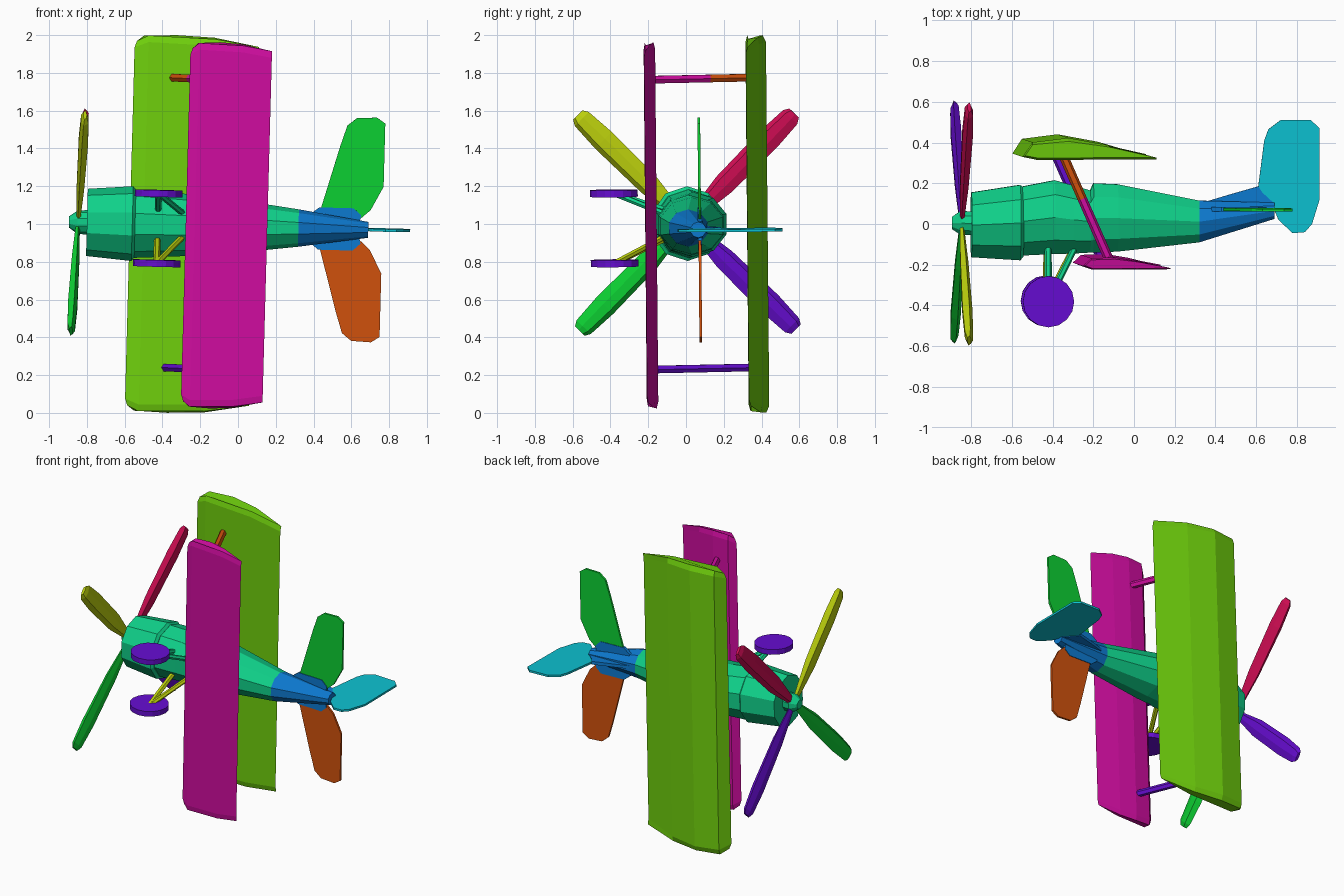
import bpy, bmesh, math
from mathutils import Matrix, Vector

if "Cube" in bpy.data.objects:
    bpy.data.objects.remove(bpy.data.objects["Cube"])

# Whole aircraft lies on its side: nose -x, canopy side +y, span along z, slightly skewed
POSE = (Matrix.Translation((0, 0, 0.987)) @ Matrix.Rotation(0.027, 4, 'Y')
        @ Matrix.Rotation(0.009, 4, 'X'))


def mat(name, *srgb):
    m = bpy.data.materials.new(name)
    m.diffuse_color = [((c + 0.055) / 1.055) ** 2.4 if c > 0.04 else c / 12.92 for c in srgb] + [1]
    m.use_nodes = True
    m.node_tree.nodes["Principled BSDF"].inputs["Base Color"].default_value = m.diffuse_color
    return m


TEAL = mat("teal_green", 0.06, 0.82, 0.54)
LIME = mat("lime", 0.44, 0.82, 0.05)
MAGENTA = mat("magenta", 0.82, 0.05, 0.63)
PURPLE = mat("purple", 0.40, 0.05, 0.82)
BLUE = mat("blue", 0.05, 0.48, 0.82)
CYAN = mat("cyan", 0.05, 0.76, 0.82)
ORANGE = mat("orange", 0.82, 0.32, 0.05)
GREEN = mat("green", 0.05, 0.82, 0.20)
YELLOW = mat("yellow", 0.74, 0.82, 0.05)
RED = mat("crimson", 0.82, 0.05, 0.33)


def loft(name, rings, material):
    """Skin a list of equal-length point rings and cap both ends."""
    bm = bmesh.new()
    loops = [[bm.verts.new(p) for p in r] for r in rings]
    n = len(loops[0])
    for a, b in zip(loops, loops[1:]):
        for i in range(n):
            j = (i + 1) % n
            bm.faces.new((a[i], a[j], b[j], b[i]))
    bm.faces.new(loops[0])
    bm.faces.new(loops[-1][::-1])
    bmesh.ops.recalc_face_normals(bm, faces=bm.faces)
    me = bpy.data.meshes.new(name)
    bm.to_mesh(me)
    bm.free()
    me.materials.append(material)
    ob = bpy.data.objects.new(name, me)
    ob.matrix_world = POSE
    bpy.context.collection.objects.link(ob)
    return ob


def body(name, stations, material, sides=10):
    """Stations are (x, bottom y, top y, half width)."""
    rings = []
    for x, lo, hi, hz in stations:
        ry = (hi - lo) / 2 / math.cos(math.pi / 10)
        rings.append([(x, (lo + hi) / 2 + ry * math.sin(t), hz * math.cos(t))
                      for t in (i * math.tau / sides for i in range(sides))])
    return loft(name, rings, material)


def rod(name, a, b, r, material, sides=8):
    a, b = Vector(a), Vector(b)
    q = (b - a).to_track_quat('Z', 'Y')
    ring = [q @ Vector((r * math.cos(t), r * math.sin(t), 0))
            for t in (i * math.tau / sides for i in range(sides))]
    return loft(name, [[p + v for v in ring] for p in (a, b)], material)


# Fuselage, engine cowl and nose
body("engine_cowl", [(-0.80, -0.163, 0.155, 0.178), (-0.56, -0.178, 0.192, 0.198),
                     (-0.545, -0.16, 0.18, 0.18)], TEAL)
body("fuselage", [(-0.56, -0.155, 0.182, 0.182), (-0.39, -0.147, 0.215, 0.172),
                  (-0.30, -0.145, 0.19, 0.166), (-0.215, -0.14, 0.165, 0.16),
                  (-0.20, -0.14, 0.20, 0.158), (-0.08, -0.135, 0.195, 0.15),
                  (0.32, -0.09, 0.115, 0.099)], TEAL)
body("tail_cone", [(0.32, -0.09, 0.115, 0.099), (0.69, 0.025, 0.105, 0.042)], BLUE)
body("spinner", [(-0.79, -0.055, 0.06, 0.065), (-0.85, -0.055, 0.065, 0.062),
                 (-0.895, -0.025, 0.035, 0.03)], TEAL)

# Propeller: four tapered thick blades, disc tilted a little
BLADE = [(0.04, 0.05, 0.022), (0.28, 0.115, 0.04), (0.62, 0.125, 0.05), (0.78, 0.105, 0.04),
         (0.81, 0.07, 0.018)]  # radius, chord, thickness
for name, sy, sz, m in (("blade_upper_right", 1, 1, RED), ("blade_upper_left", -1, 1, YELLOW),
                        ("blade_lower_left", -1, -1, GREEN), ("blade_lower_right", 1, -1, PURPLE)):
    d = Vector((0, sy, sz)).normalized()
    t = d.cross(Vector((1, 0, 0)))
    rings = []
    for r, c, th in BLADE:
        o = Vector((-0.847 + 0.038 * r * d.z, 0.005, 0)) + d * r
        rings.append([o + t * (c * u) + Vector((th * v, 0, 0)) for u, v in
                      ((0.5, 0.15), (0.1, 0.5), (-0.3, 0.5), (-0.5, -0.15), (-0.1, -0.5), (0.3, -0.5))])
    loft(name, rings, m)


# Wings: airfoil points (x, y, half span at that point), with a softened leading corner
def wing(name, foil, material, shift=0.0):
    cy = sum(p[1] for p in foil) / len(foil)
    rings = []
    for s, span, thin in ((-1, 0, 0.75), (-1, 0.035, 1), (1, 0.035, 1), (1, 0, 0.75)):
        rings.append([(x + (0.012 if thin < 1 and i == 0 else 0), cy + (y - cy) * thin,
                       s * (h - span) + shift) for i, (x, y, h) in enumerate(foil)])
    loft(name, rings, material)


wing("upper_wing", [(-0.573, 0.338, 0.965), (-0.525, 0.41, 0.993), (-0.35, 0.432, 1.0),
                    (-0.15, 0.395, 0.992), (0.085, 0.325, 0.95), (-0.15, 0.325, 0.985),
                    (-0.50, 0.323, 0.995)], LIME)
wing("lower_wing", [(-0.277, -0.198, 0.935), (-0.235, -0.16, 0.963), (-0.12, -0.155, 0.97),
                    (0.0, -0.175, 0.962), (0.155, -0.214, 0.93), (0.0, -0.216, 0.955),
                    (-0.23, -0.216, 0.963)], MAGENTA, 0.004)

# Interplane struts, one of them in two colours
TOP, MID, LOW = Vector((-0.365, 0.335, 0)), Vector((-0.275, 0.13, 0)), Vector((-0.145, -0.165, 0))
UP, DOWN = Vector((0, 0, 0.775)), Vector((0, 0, -0.76))
rod("strut_a_upper", TOP + UP, MID + UP, 0.023, ORANGE, 6)
rod("strut_a_lower", MID + UP, LOW + UP, 0.023, MAGENTA, 6)
rod("strut_b", TOP + DOWN, LOW + DOWN, 0.023, PURPLE, 6)

# Landing gear
for s, side, m in ((1, "a", TEAL), (-1, "b", YELLOW)):
    hub = Vector((-0.425, -0.38, 0.185 * s - 0.018))
    off = Vector((0, 0, 0.018))
    rod("wheel_" + side, hub - off, hub + off, 0.126, PURPLE, 16)
    rod("front_leg_" + side, hub, (-0.425, -0.12, 0.08 * s), 0.018, m, 6)
    rod("rear_leg_" + side, hub, (-0.29, -0.11, 0.06 * s), 0.016, m, 6)


# Thin tail surfaces
def plate(name, outline, axis, level, thick, material):
    rings = []
    for k in (level - thick / 2, level + thick / 2):
        rings.append([(u, k, v) if axis == 'Y' else (u, v, k) for u, v in outline])
    return loft(name, rings, material)


TAIL = [(0.43, 0.085), (0.53, 0.44), (0.565, 0.55), (0.615, 0.59), (0.72, 0.595),
        (0.765, 0.565), (0.765, 0.23), (0.70, 0.105), (0.65, 0.06), (0.60, 0.02), (0.45, 0.02)]
ROOT = [(0.428, 0.112), (0.61, 0.112), (0.65, 0.075), (0.64, 0.02), (0.40, 0.02), (0.38, 0.075)]
for s, side, m in ((1, "a", GREEN), (-1, "b", ORANGE)):
    plate("tailplane_" + side, [(x, z * s) for x, z in TAIL], 'Y', 0.073, 0.014, m)
    plate("tailplane_root_" + side, [(x, z * s) for x, z in ROOT], 'Y', 0.073, 0.022, BLUE)

plate("rudder_fin", [(0.61, 0.18), (0.64, 0.41), (0.66, 0.465), (0.72, 0.51), (0.87, 0.51),
                     (0.912, 0.47), (0.912, 0.12), (0.875, 0.0), (0.84, -0.04), (0.78, -0.045),
                     (0.71, 0.02), (0.685, 0.08), (0.62, 0.15)], 'Z', 0.0, 0.014, CYAN)
plate("dorsal_fillet", [(0.32, 0.10), (0.46, 0.142), (0.61, 0.185), (0.63, 0.155), (0.69, 0.10),
                        (0.68, 0.06)], 'Z', 0.0, 0.022, BLUE)
